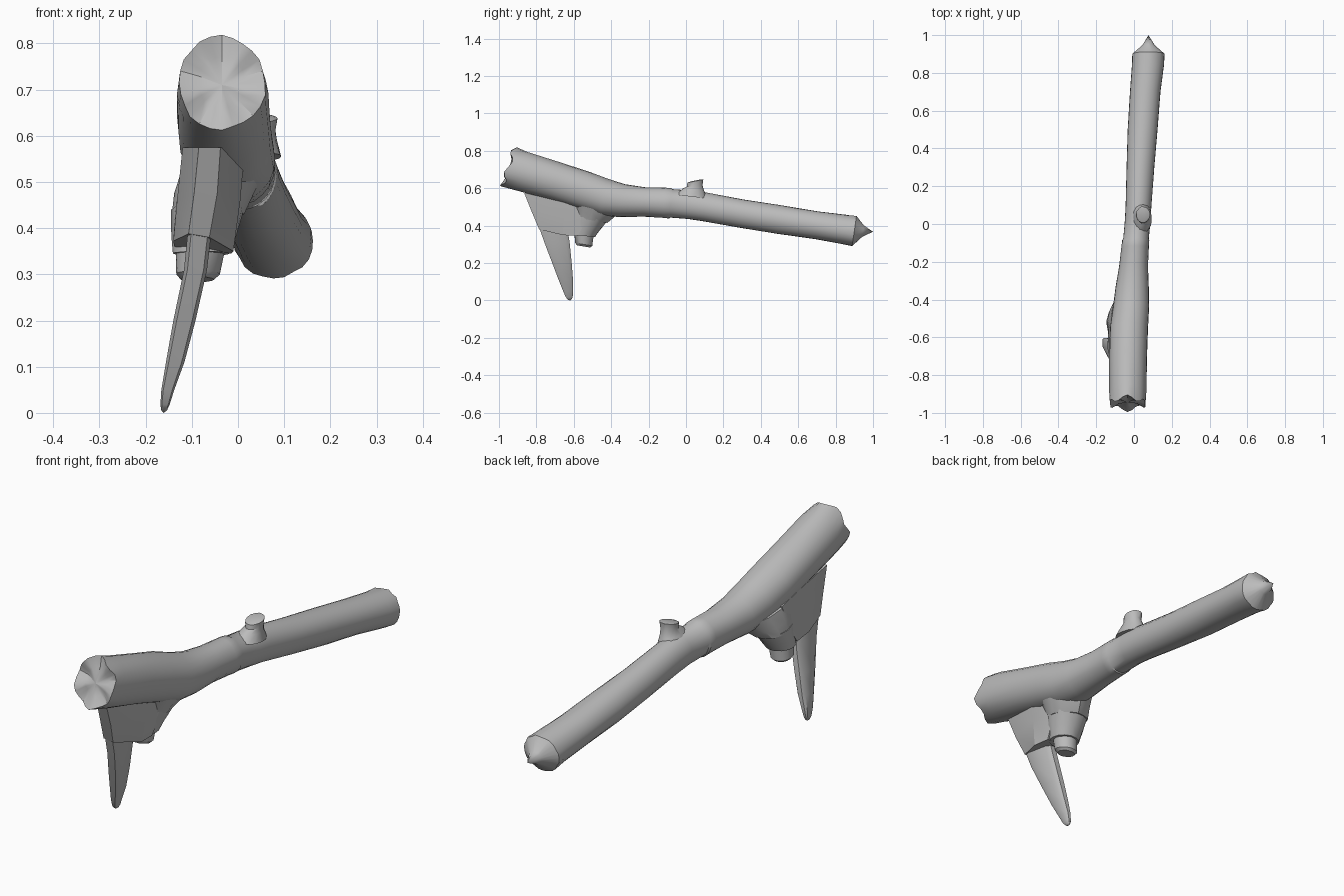
import bpy, bmesh, math, random
from mathutils import Vector

random.seed(4)
grey = bpy.data.materials.new("plain grey")
grey.diffuse_color = (0.5, 0.5, 0.5, 1)


def loft(name, rings, start=None, end=None, angle=35):
    """Skin a list of vertex loops; start/end are optional cap apex points."""
    bm = bmesh.new()
    loops = [[bm.verts.new(p) for p in ring] for ring in rings]
    n = len(loops[0])
    for a, b in zip(loops, loops[1:]):
        for i in range(n):
            j = (i + 1) % n
            bm.faces.new((a[i], a[j], b[j], b[i]))
    for loop, apex in ((loops[0], start), (loops[-1], end)):
        if apex is None:
            bm.faces.new(loop)
        else:
            c = bm.verts.new(apex)
            for i in range(n):
                bm.faces.new((loop[i], loop[(i + 1) % n], c))
    bmesh.ops.recalc_face_normals(bm, faces=bm.faces)
    me = bpy.data.meshes.new(name)
    bm.to_mesh(me)
    bm.free()
    me.materials.append(grey)
    me.shade_smooth()
    me.set_sharp_from_angle(angle=math.radians(angle))
    ob = bpy.data.objects.new(name, me)
    bpy.context.collection.objects.link(ob)
    return ob


def ellipse(c, u, v, n, jitter=0.0):
    c, u, v = Vector(c), Vector(u), Vector(v)
    pts = []
    for i in range(n):
        a = 2 * math.pi * i / n
        k = 1 + random.uniform(-jitter, jitter)
        pts.append(c + k * (u * math.cos(a) + v * math.sin(a)))
    return pts


# Handle: stations of centre (x, y, z), half width, half height
stations = [
    (-.035, -.95, .715, .095, .105), (-.033, -.88, .692, .098, .107),
    (-.031, -.70, .638, .101, .103), (-.026, -.55, .590, .101, .103),
    (-.015, -.44, .552, .096, .100), (-.010, -.34, .534, .089, .088),
    (-.002, -.22, .527, .076, .078), (.006, -.12, .523, .072, .080),
    (.009, -.085, .520, .072, .081), (.011, -.078, .519, .068, .076),
    (.020, .02, .512, .068, .077), (.024, .10, .500, .068, .077),
    (.034, .30, .464, .073, .076), (.046, .50, .432, .079, .077),
    (.060, .70, .402, .081, .075), (.074, .84, .381, .085, .078),
    (.077, .90, .373, .086, .080),
]
rings = []
for i, s in enumerate(stations):
    a, b = stations[max(i - 2, 0)], stations[min(i + 2, len(stations) - 1)]
    t = Vector((b[0] - a[0], b[1] - a[1], b[2] - a[2])).normalized()
    side = Vector((1, 0, 0))
    up = side.cross(t).normalized()
    rings.append(ellipse(s[:3], side * s[3], up * s[4], 24,
                         0.012 if 0 < i < 16 else 0.04))
# broken, wavy head end, and a small rounded nose on the far end
for i, p in enumerate(rings[0]):
    p.y += 0.014 * math.sin(i * 1.3)
dished = [p.lerp(Vector((-.035, -.95, .715)), .45) + Vector((0, .012, 0)) for p in rings[0]]
nose = [p.lerp(Vector((.077, .975, .370)), .62) for p in rings[-1]]
loft("handle", [dished] + rings + [nose], start=(-.035, -.945, .71),
     end=(.077, 1.0, .368))


# Cut side branches: rings given as x, y, z, half width, half depth, tilt
def branch(name, data, n=14):
    loft(name, [ellipse((x, y, z), (rx, 0, 0), (0, ry, tilt), n, .03)
                for x, y, z, rx, ry, tilt in data])


branch("upper_twig", [(.035, .03, .555, .060, .085, -.010), (.042, .038, .590, .042, .060, -.005),
                      (.047, .047, .612, .034, .043, .003), (.048, .050, .638, .037, .043, .009),
                      (.049, .052, .642, .026, .030, .006)])
branch("lower_branch", [(-.030, -.49, .530, .090, .150, -.03), (-.050, -.50, .475, .086, .115, -.03),
                        (-.066, -.512, .430, .077, .092, -.015)])
branch("branch_collar", [(-.064, -.51, .440, .079, .094, -.015), (-.074, -.535, .385, .069, .076, -.008),
                         (-.080, -.55, .345, .062, .065, -.005)])
branch("branch_stub", [(-.080, -.545, .37, .054, .054, 0), (-.087, -.547, .300, .048, .047, -.008),
                       (-.088, -.547, .289, .036, .036, -.006)])

# Wedge-shaped sleeve: narrow at the front, wide where it meets the branch
loft("blade_sleeve", [
    [(-.085, -.865, .575), (-.038, -.865, .575), (.015, -.66, .575), (.015, -.50, .54),
     (-.120, -.50, .54), (-.120, -.66, .575)],
    [(-.095, -.825, .475), (-.045, -.825, .475), (.005, -.65, .46), (.000, -.52, .45),
     (-.135, -.52, .45), (-.132, -.66, .46)],
    [(-.107, -.787, .388), (-.062, -.785, .380), (-.010, -.66, .350), (-.015, -.58, .345),
     (-.138, -.58, .360), (-.140, -.66, .372)],
], angle=20)

# Blade: rounded flat tine curving down to a blunt tip
blade = []
for x, z, front, back, half in [(-.080, .42, -.795, -.640, .026), (-.092, .31, -.757, -.622, .025),
                                (-.116, .20, -.715, -.611, .024), (-.136, .11, -.681, -.604, .020),
                                (-.152, .05, -.657, -.603, .014), (-.158, .018, -.643, -.606, .010),
                                (-.160, .005, -.632, -.612, .006)]:
    bevel = (back - front) * .15
    blade.append([(x - half * .7, front, z), (x + half * .7, front, z),
                  (x + half, front + bevel, z), (x + half, back - bevel, z),
                  (x + half * .5, back, z), (x - half * .5, back, z),
                  (x - half, back - bevel, z), (x - half, front + bevel, z)])
loft("blade", blade, end=(-.161, -.620, 0), angle=40)
